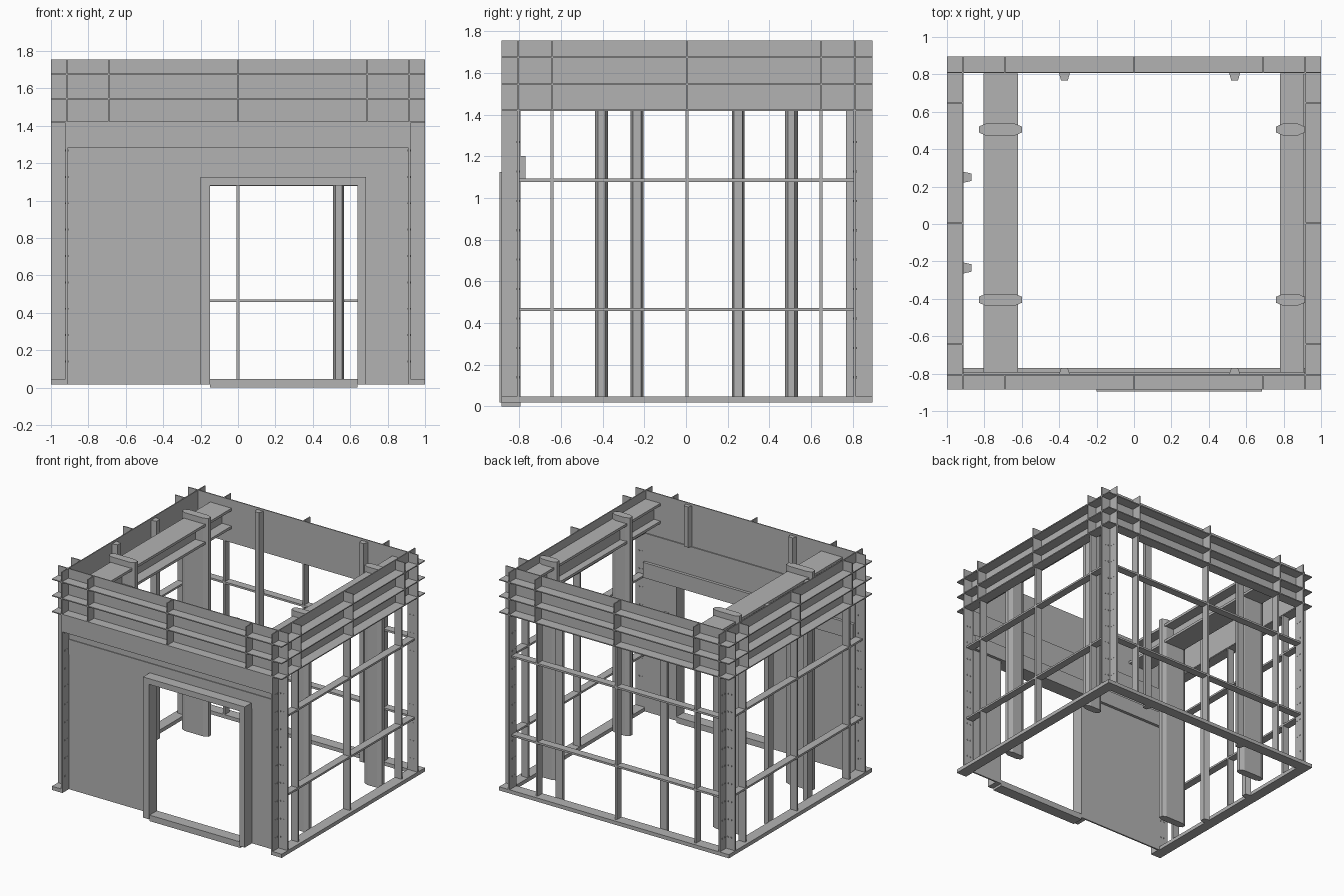
import bpy, bmesh
from mathutils import Matrix, Vector

cube = bpy.data.objects.get("Cube")
if cube:
    bpy.data.objects.remove(cube, do_unlink=True)

steel = bpy.data.materials.new("grey steel")
steel.use_nodes = True
GREY = (0.45, 0.45, 0.45, 1)
steel.diffuse_color = GREY
steel.node_tree.nodes["Principled BSDF"].inputs["Base Color"].default_value = GREY


def finish(name, bm):
    bmesh.ops.recalc_face_normals(bm, faces=bm.faces)
    mesh = bpy.data.meshes.new(name)
    bm.to_mesh(mesh)
    bm.free()
    mesh.materials.append(steel)
    obj = bpy.data.objects.new(name, mesh)
    bpy.context.scene.collection.objects.link(obj)
    return obj


def boxes(name, parts):
    """One object from boxes given as (x range, y range, z range)."""
    bm = bmesh.new()
    for spans in parts:
        lo, hi = (Vector(c) for c in zip(*spans))
        size = Matrix.Diagonal(hi - lo).to_4x4()
        bmesh.ops.create_cube(bm, size=1, matrix=Matrix.Translation((lo + hi) / 2) @ size)
    return finish(name, bm)


def prism(name, outline, z0, z1):
    """Upright post with the given plan outline."""
    bm = bmesh.new()
    face = bm.faces.new([bm.verts.new((x, y, z0)) for x, y in outline])
    top = bmesh.ops.extrude_face_region(bm, geom=[face])["geom"]
    bmesh.ops.translate(bm, vec=(0, 0, z1 - z0),
                        verts=[v for v in top if isinstance(v, bmesh.types.BMVert)])
    return finish(name, bm)


def around(c, t=0.012):
    return (c - t / 2, c + t / 2)


# Main planes of the frame
PX, OX = 0.915, 1.0
FRONT, FRONT_OUT = -0.805, -0.885
BACK, BACK_OUT = 0.81, 0.895
BASE, SILL, EAVE, TOP = 0.018, 0.047, 1.42, 1.755
FULL_X, FULL_Y = (-OX, OX), (FRONT_OUT, BACK_OUT)
BAND_F, BAND_B = (FRONT_OUT, FRONT), (BACK, BACK_OUT)
SIDES = {"left": (PX, OX), "right": (-OX, -PX)}
X_BAYS, Y_BAYS = (-0.69, 0, 0.69), (-0.642, 0.005, 0.648)
RAILS = (0.465, 1.085)

# Parapet sheets crossing at the corners
for name, y in (("front", FRONT), ("back", BACK)):
    boxes(name + "_parapet", [(FULL_X, around(y, 0.008), (EAVE, TOP))])
for name, x in (("left", PX), ("right", -PX)):
    boxes(name + "_parapet", [(around(x, 0.008), FULL_Y, (EAVE, TOP))])

# Horizontal parapet fins
for z in (EAVE, 1.545, 1.675):
    level = around(z, 0.008)
    boxes("parapet_ring", [(FULL_X, BAND_F, level), (FULL_X, BAND_B, level)]
          + [(s, (FRONT, BACK), level) for s in SIDES.values()])

# Vertical parapet fins
boxes("parapet_fins",
      [(around(x, 0.008), b, (EAVE, TOP)) for x in X_BAYS for b in (BAND_F, BAND_B)]
      + [(s, around(y, 0.008), (EAVE, TOP)) for y in Y_BAYS for s in SIDES.values()])

# Corner posts: two crossing plates each, with bolt heads
for name, s in SIDES.items():
    x = PX if name == "left" else -PX
    for end, y, band in (("front", FRONT, BAND_F), ("back", BACK, BAND_B)):
        boxes(f"{end}_{name}_corner_post", [
            (s, around(y), (BASE, EAVE)), (around(x), band, (BASE, EAVE))])
        bolts = []
        for i in range(9):
            z = around(0.14 + 0.141 * i, 0.01)
            for f in (0.25, 0.6):
                bolts.append((around(x + f * (s[1] - s[0]) * (1 if x > 0 else -1), 0.008),
                              around(y, 0.018), z))
                out = band[1] - band[0] if y > 0 else band[0] - band[1]
                bolts.append((around(x, 0.018), around(y + f * out, 0.008), z))
        boxes(f"{end}_{name}_corner_bolts", bolts)

# Base plates: open at the front apart from the corner feet
boxes("base_plates", [(s, FULL_Y, (BASE, SILL)) for s in SIDES.values()]
      + [((-PX, PX), BAND_B, (BASE, SILL))])

# Window grids on the back and both sides
DEPTH = 0.06
boxes("back_grid",
      [(around(x, 0.015), (BACK, BACK + DEPTH), (SILL, EAVE)) for x in X_BAYS]
      + [((-PX, PX), (BACK, BACK + DEPTH), around(z, 0.015)) for z in RAILS])
for name, span in (("left", (PX, PX + DEPTH)), ("right", (-PX - DEPTH, -PX))):
    boxes(name + "_grid",
          [(span, around(y, 0.015), (SILL, EAVE)) for y in Y_BAYS]
          + [(span, (FRONT, BACK), around(z, 0.015)) for z in RAILS])

# Front wall with the door opening
DOOR = (-0.15, 0.64)
FRAME = (-0.2, 0.685)
WALL = (FRONT, FRONT + 0.012)
boxes("front_wall", [((-PX, FRAME[0]), WALL, (BASE, 1.08)),
                     ((FRAME[1], PX), WALL, (BASE, 1.08)),
                     ((-PX, PX), WALL, (1.2, EAVE))])
boxes("door_header", [((-PX, PX), (FRONT - 0.006, -0.77), (1.08, 1.2))])
boxes("front_fascia", [((-PX, PX), (FRONT_OUT, FRONT_OUT + 0.01), (1.285, EAVE))])

# Door frame and threshold
JAMB = (-0.895, FRONT + 0.012)
boxes("door_frame", [((FRAME[0], DOOR[0]), JAMB, (BASE, 1.125)),
                     ((DOOR[1], FRAME[1]), JAMB, (BASE, 1.125)),
                     (DOOR, JAMB, (1.08, 1.125))])
boxes("door_threshold", [(DOOR, (FRONT_OUT, FRONT + 0.012), (0, SILL))])

# Inner stiffening posts, tapering inward
for x in (-0.372, 0.538):
    for name, y, d, z0 in (("back", BACK, -0.043, BASE), ("front", FRONT, 0.035, EAVE)):
        prism(name + "_inner_post", [(x - 0.03, y), (x + 0.03, y),
                                     (x + 0.018, y + d), (x - 0.018, y + d)], z0, 1.74)
for y in (0.25, -0.235):
    prism("right_inner_post", [(-PX, y - 0.03), (-PX, y + 0.03),
                               (-PX + 0.045, y + 0.02), (-PX + 0.045, y - 0.02)], BASE, 1.74)

# Roof beams with flanges, carried by chamfered columns
for name, beam, col in (("right", (-0.805, -0.62), (-0.83, -0.6)),
                        ("left", (0.78, 0.91), (0.76, 0.912))):
    run = (FRONT + 0.01, BACK - 0.005)
    boxes(name + "_roof_beam", [(beam, run, (1.67, 1.69)), (beam, run, (1.53, 1.55)),
                                (around(sum(beam) / 2, 0.02), run, (1.55, 1.67))])
    a, b = col
    for y in (-0.405, 0.505):
        half = [(a, y - 0.016), (a + 0.035, y - 0.031), (b - 0.035, y - 0.031), (b, y - 0.016)]
        other = [(px, 2 * y - py) for px, py in reversed(half)]
        prism(name + "_column", half + other, BASE, 1.735)
